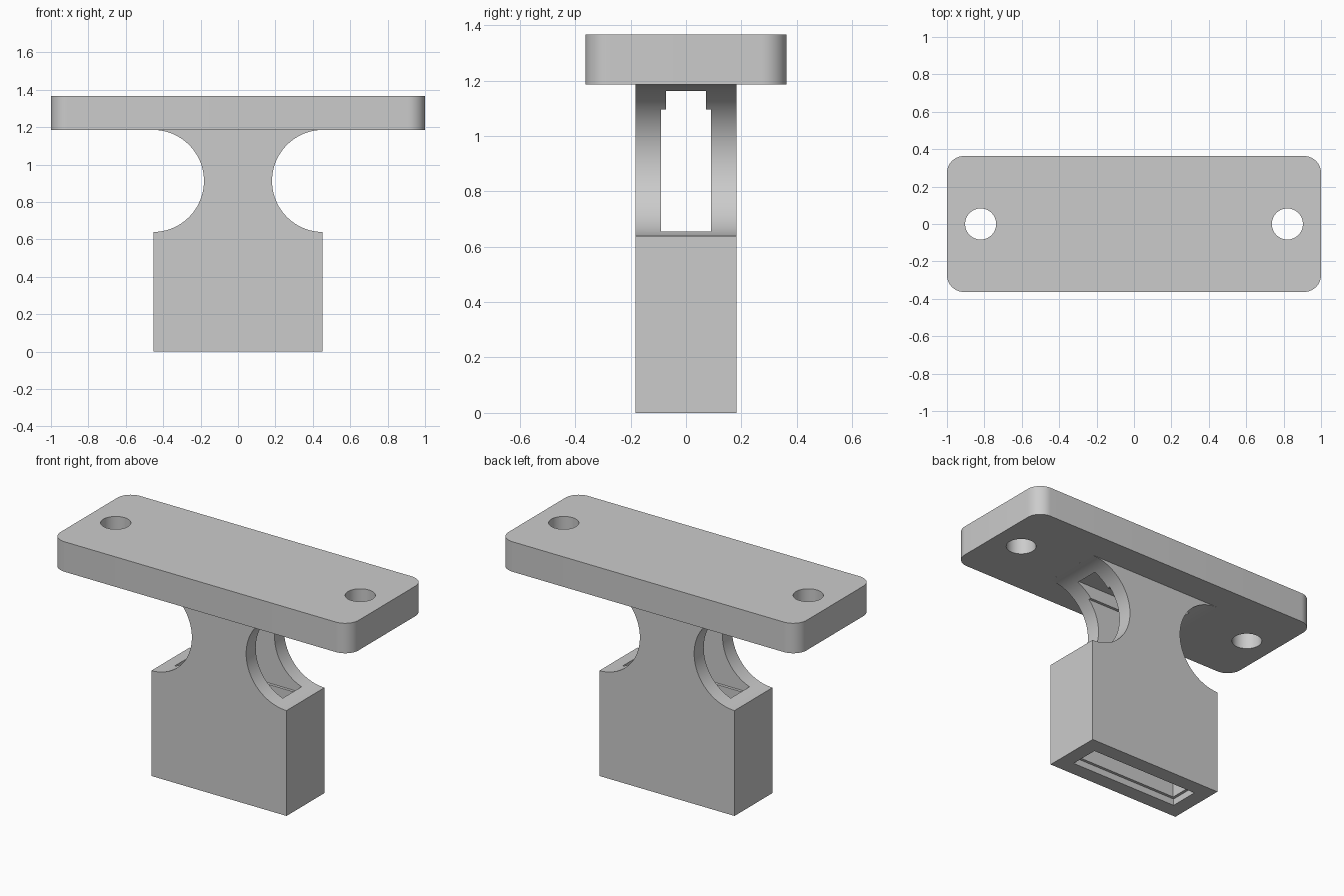
import bpy, bmesh, math
from mathutils import Matrix

if "Cube" in bpy.data.objects:
    bpy.data.objects.remove(bpy.data.objects["Cube"])

# One plain grey for the whole bracket
grey = bpy.data.materials.new("plain_grey")
grey.use_nodes = True
colour = (0.6, 0.6, 0.6, 1)
grey.diffuse_color = colour
grey.node_tree.nodes["Principled BSDF"].inputs["Base Color"].default_value = colour


def new_object(name, bm):
    mesh = bpy.data.meshes.new(name)
    bm.to_mesh(mesh)
    bm.free()
    obj = bpy.data.objects.new(name, mesh)
    bpy.context.collection.objects.link(obj)
    mesh.materials.append(grey)
    return obj


def box(name, half_x, half_y, z0, z1):
    bm = bmesh.new()
    bmesh.ops.create_cube(bm, size=1, matrix=Matrix.Translation((0, 0, (z0 + z1) / 2))
                          @ Matrix.Diagonal((2 * half_x, 2 * half_y, z1 - z0, 1)))
    return new_object(name, bm)


def cylinder(name, radius, depth, location, axis="Z"):
    bm = bmesh.new()
    turn = Matrix.Rotation(math.pi / 2, 4, "X") if axis == "Y" else Matrix()
    bmesh.ops.create_cone(bm, cap_ends=True, segments=96, radius1=radius, radius2=radius,
                          depth=depth, matrix=Matrix.Translation(location) @ turn)
    return new_object(name, bm)


def apply_modifiers(obj):
    graph = bpy.context.evaluated_depsgraph_get()
    obj.data = bpy.data.meshes.new_from_object(obj.evaluated_get(graph))
    obj.modifiers.clear()


def cut(obj, cutters):
    for cutter in cutters:
        mod = obj.modifiers.new("cut", "BOOLEAN")
        mod.operation = "DIFFERENCE"
        mod.solver = "EXACT"
        mod.object = cutter
        apply_modifiers(obj)
        bpy.data.objects.remove(cutter)


# Mounting plate with rounded corners and two screw holes
plate = box("mounting_plate", 1, 0.363, 1.185, 1.367)
bm = bmesh.new()
bm.from_mesh(plate.data)
corners = [e for e in bm.edges if abs(e.verts[0].co.z - e.verts[1].co.z) > 0.1]
bmesh.ops.bevel(bm, geom=corners, offset=0.09, segments=12, profile=0.5, affect="EDGES")
bm.to_mesh(plate.data)
bm.free()
cut(plate, [cylinder("screw_hole", 0.083, 1, (s * 0.82, 0, 1.27)) for s in (-1, 1)])

# Hollow block with a waist scooped out of both sides
block = box("hollow_block", 0.453, 0.182, 0, 1.185)
cut(block, [cylinder("waist_cut", 0.273, 1, (s * 0.455, 0, 0.912), "Y") for s in (-1, 1)])

# Slot through the block, in alternating wide and narrow steps
slot_steps = [(0.09, -0.1, 0.04), (0.073, 0.02, 0.64),
              (0.09, 0.62, 1.095), (0.073, 1.05, 1.17)]
cut(block, [box("slot_cut", 0.273 + half_y, half_y, z0, z1) for half_y, z0, z1 in slot_steps])

# Smooth the round walls, keep the hard edges
for obj in (plate, block):
    bpy.ops.object.select_all(action="DESELECT")
    obj.select_set(True)
    bpy.context.view_layer.objects.active = obj
    bpy.ops.object.shade_smooth_by_angle(angle=math.radians(30))
